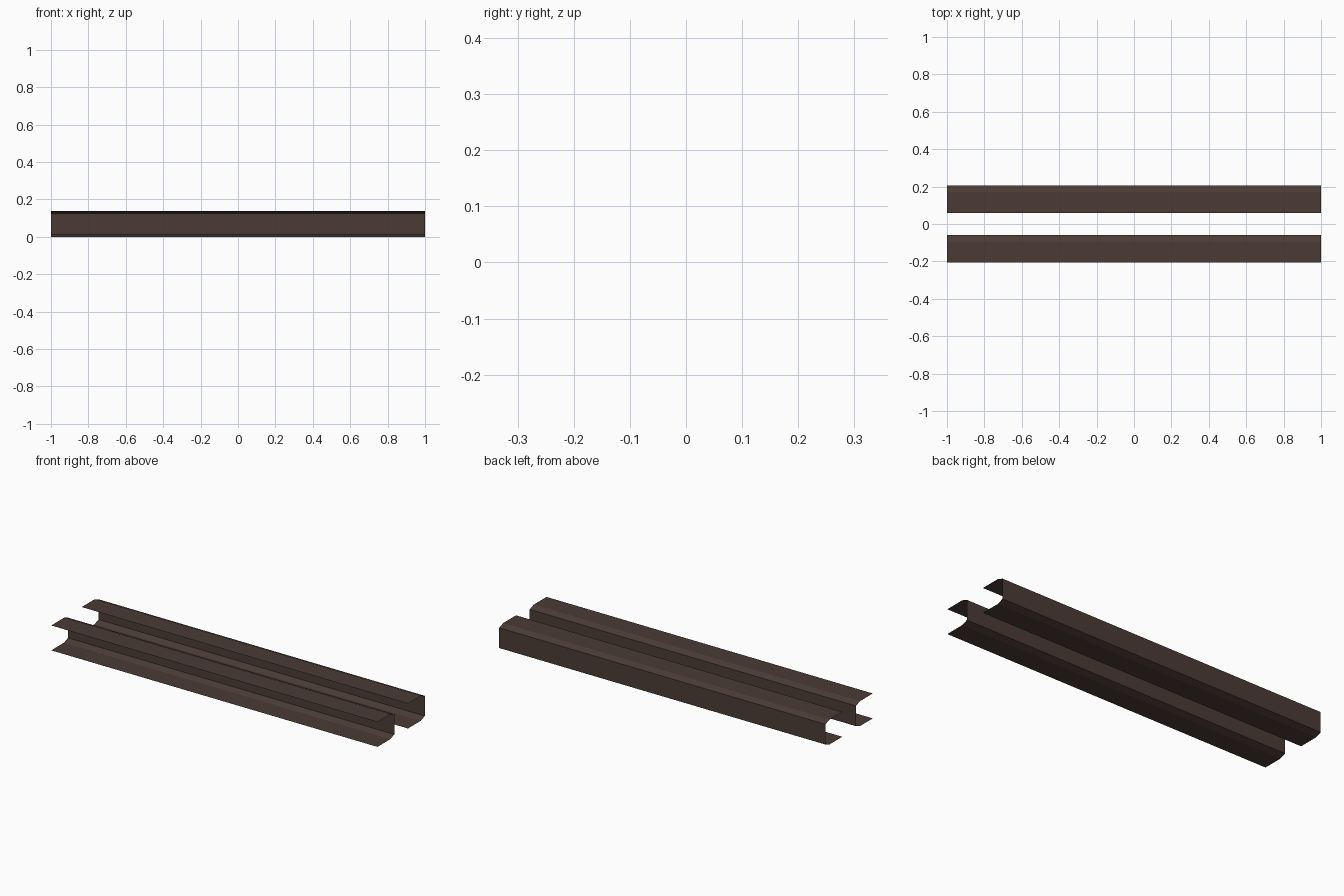
import bpy

if "Cube" in bpy.data.objects:
    bpy.data.objects.remove(bpy.data.objects["Cube"])

# Dark brown painted metal
brown = bpy.data.materials.new("dark brown")
brown.diffuse_color = (0.070, 0.044, 0.036, 1)
brown.use_nodes = True
brown.node_tree.nodes["Principled BSDF"].inputs["Base Color"].default_value = brown.diffuse_color

LENGTH, HEIGHT, DEPTH = 2.0, 0.138, 0.147
RUN, RISE = 0.035, 0.013      # sloped corner between flange and web
GAP = 0.06                    # half the gap between the rails


def channel(name, y0):
    """Thin sheet channel along x, open towards -y."""
    y1 = y0 + DEPTH
    profile = [(y0, 0), (y1 - RUN, 0), (y1, RISE),
               (y1, HEIGHT - RISE), (y1 - RUN, HEIGHT), (y0, HEIGHT)]
    n = len(profile)
    verts = [(x, y, z) for x in (-LENGTH / 2, LENGTH / 2) for y, z in profile]
    faces = [(i, i + n, i + n + 1, i + 1) for i in range(n - 1)]
    mesh = bpy.data.meshes.new(name)
    mesh.from_pydata(verts, [], [f[::-1] for f in faces])
    mesh.materials.append(brown)
    obj = bpy.data.objects.new(name, mesh)
    bpy.context.collection.objects.link(obj)


# Two parallel rails
channel("front_channel_rail", -GAP - DEPTH)
channel("back_channel_rail", GAP)
